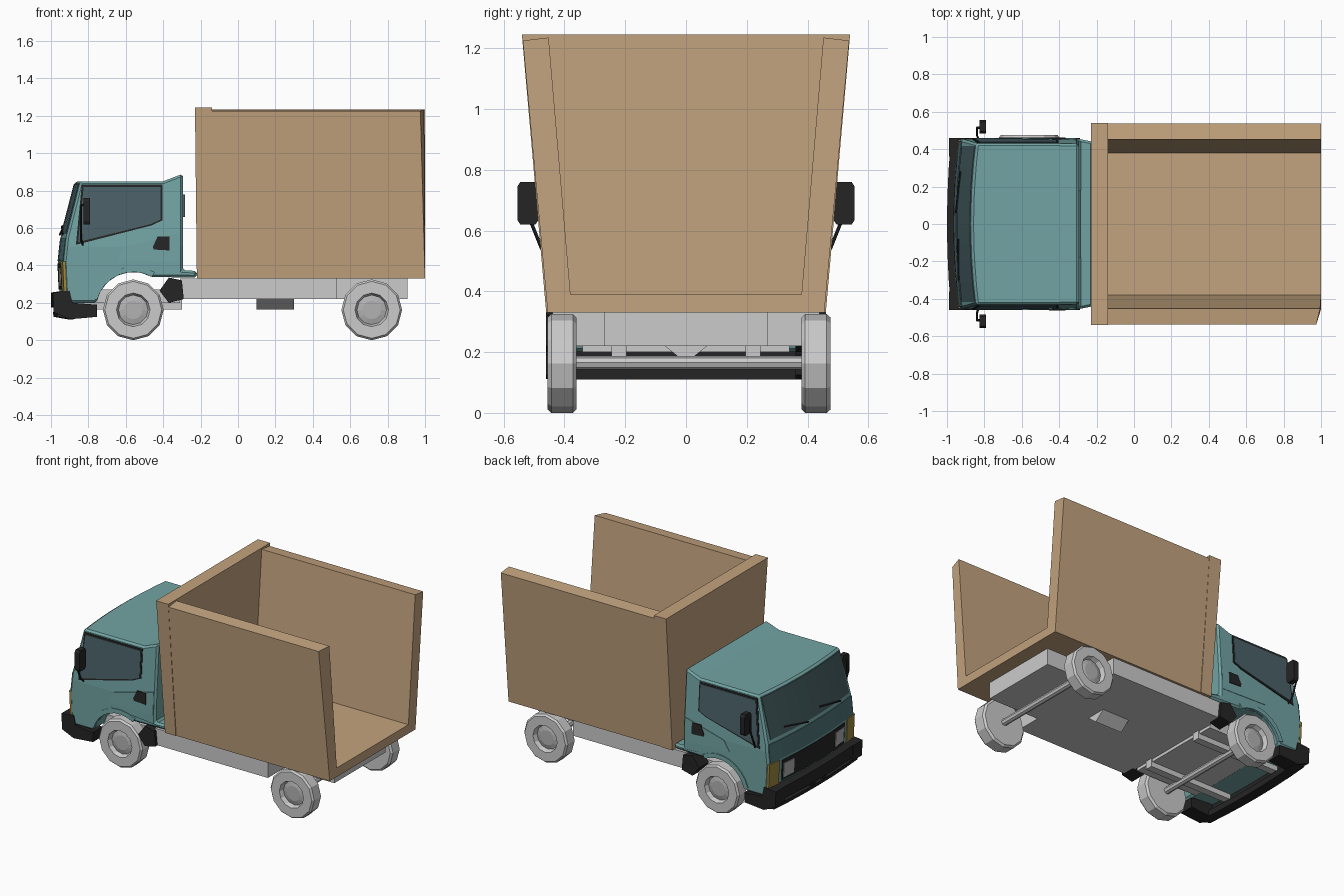
import bpy, bmesh
from math import sin, cos, pi, radians
from mathutils import Vector

if "Cube" in bpy.data.objects:
    bpy.data.objects.remove(bpy.data.objects["Cube"])


def material(name, r, g, b):
    m = bpy.data.materials.new(name)
    m.diffuse_color = (r, g, b, 1)
    m.use_nodes = True
    m.node_tree.nodes["Principled BSDF"].inputs["Base Color"].default_value = m.diffuse_color
    return m


TAN = material("tan_panel", 0.55, 0.37, 0.21)
TEAL = material("teal_paint", 0.17, 0.37, 0.37)
DARK_TEAL = material("dark_teal", 0.08, 0.18, 0.19)
SCREEN = material("windscreen_glass", 0.06, 0.11, 0.12)
GLASS = material("window_glass", 0.07, 0.12, 0.14)
BLACK = material("black_plastic", 0.018, 0.018, 0.018)
YELLOW = material("amber_lamp", 0.35, 0.25, 0.05)
HUB = material("light_metal", 0.45, 0.45, 0.45)


def finish(name, bm, mat=None):
    bmesh.ops.recalc_face_normals(bm, faces=bm.faces)
    me = bpy.data.meshes.new(name)
    bm.to_mesh(me)
    bm.free()
    ob = bpy.data.objects.new(name, me)
    bpy.context.collection.objects.link(ob)
    if mat:
        me.materials.append(mat)
    return ob


def loft(name, rings, mat=None):
    """Closed solid through rings of matching 3D points."""
    bm = bmesh.new()
    vs = [[bm.verts.new(p) for p in r] for r in rings]
    n = len(vs[0])
    for a, b in zip(vs, vs[1:]):
        for i in range(n):
            j = (i + 1) % n
            bm.faces.new((a[i], a[j], b[j], b[i]))
    bm.faces.new(vs[0])
    bm.faces.new(vs[-1][::-1])
    return finish(name, bm, mat)


def prism_y(name, pts, y0, y1, mat=None):
    return loft(name, [[(x, y, z) for x, z in pts] for y in (y0, y1)], mat)


def prism_x(name, pts, x0, x1, mat=None):
    return loft(name, [[(x, y, z) for y, z in pts] for x in (x0, x1)], mat)


def box(name, x0, x1, y0, y1, z0, z1, mat=None):
    return prism_x(name, [(y0, z0), (y1, z0), (y1, z1), (y0, z1)], x0, x1, mat)


def rod(name, a, b, r, mat=None, n=6):
    a, b = Vector(a), Vector(b)
    u = (b - a).orthogonal().normalized()
    v = (b - a).normalized().cross(u)
    ring = [u * r * cos(2 * pi * i / n) + v * r * sin(2 * pi * i / n) for i in range(n)]
    return loft(name, [[a + p for p in ring], [b + p for p in ring]], mat)


# Cargo body: open-topped U section plus a front wall
U = [(-.455, .33), (.455, .33), (.537, 1.225), (.452, 1.235),
     (.38, .39), (-.38, .39), (-.452, 1.235), (-.537, 1.225)]
ends = [1, 1, 1, 1, 1, 1, .995, .975]
loft("cargo_bed_and_sides", [[(-.14, y, z) for y, z in U],
                             [(x, y, z) for x, (y, z) in zip(ends, U)]], TAN)
W = [(-.46, .33), (.46, .33), (.54, 1.245), (-.54, 1.245)]
loft("cargo_front_wall", [[(-.22 - .01 * (z > 1), y, z) for y, z in W],
                          [(-.14, y, z) for y, z in W]], TAN)

# Chassis
box("chassis_main", -.31, .53, -.44, .44, .22, .33)
box("chassis_tail", .53, .905, -.27, .27, .22, .33)


# Cab shell: side profile swept over the width, then bowed and tapered
def half_width(z):
    return .455 - max(0, z - .5) * .07


def bow(y):
    return .03 * (y / .45) ** 2


FRONT = [(.2, -.952), (.42, -.962), (.55, -.948), (.85, -.87)]


def front_x(z):
    for (z0, x0), (z1, x1) in zip(FRONT, FRONT[1:]):
        if z <= z1:
            return x0 + (x1 - x0) * (z - z0) / (z1 - z0)
    return FRONT[-1][1]


def arc(r, a0, a1, n):
    return [(-.56 + r * cos(radians(a0 + (a1 - a0) * i / n)),
             .165 + r * sin(radians(a0 + (a1 - a0) * i / n))) for i in range(n + 1)]


profile = [(x, z) for z, x in FRONT] + [(-.4, .85), (-.295, .89), (-.295, .375), (-.22, .37),
                                        (-.22, .335)] + arc(.2, 60, 170, 6)
cab = loft("cab_shell", [[(x, s, z) for x, z in profile]
                         for s in (-1, -.75, -.4, 0, .4, .75, 1)], TEAL)
bm = bmesh.new()
bm.from_mesh(cab.data)
bmesh.ops.bisect_plane(bm, geom=bm.verts[:] + bm.edges[:] + bm.faces[:],
                       plane_co=(0, 0, .5), plane_no=(0, 0, 1))
for v in bm.verts:
    v.co.y *= half_width(v.co.z) if v.co.x < -.25 else .44
    if v.co.x < -.8:
        v.co.x += bow(v.co.y)
bm.to_mesh(cab.data)
bm.free()
bev = cab.modifiers.new("edge_bevel", 'BEVEL')
bev.width, bev.limit_method, bev.angle_limit = .012, 'ANGLE', radians(42)


def side_panels(name, pts, off, mat):
    for s, tag in ((-1, "right"), (1, "left")):
        loft(f"{name}_{tag}", [[(x, s * (half_width(z) + o), z) for x, z in pts]
                               for o in (-.01, off)], mat)


def front_panel(name, y0, y1, z0, z1, off, mat, n=8):
    rings = []
    for i in range(n + 1):
        y = y0 + (y1 - y0) * i / n
        rings.append([(front_x(z) + bow(y) - o, y, z)
                      for z, o in ((z0, -.012), (z1, -.012), (z1, off), (z0, off))])
    loft(name, rings, mat)


# Side windows, door panels, vents and arch lips
win = [(-.855, .525), (-.825, .82), (-.415, .82), (-.415, .645), (-.47, .62)]
cx, cz = -.62, .69
side_panels("window_frame", [(cx + (x - cx) * 1.05, cz + (z - cz) * 1.09) for x, z in win],
            .004, BLACK)
side_panels("side_window", win, .007, GLASS)
side_panels("door_panel", [(-.645, .43), (-.60, .50), (-.31, .575), (-.31, .42)], .004, TEAL)
side_panels("side_vent", [(-.455, .50), (-.43, .555), (-.365, .555), (-.365, .48), (-.45, .485)],
            .008, BLACK)
side_panels("wheel_arch_lip", arc(.2, 60, 165, 8) + arc(.23, 165, 60, 8), .006, TEAL)

# Cab front and rear details
front_panel("windscreen", -.415, .415, .57, .835, .004, SCREEN)
front_panel("lower_front_panel", -.44, .44, .425, .545, .003, DARK_TEAL)
front_panel("grille", -.33, .33, .27, .41, .004, BLACK)
for s, tag in ((-1, "right"), (1, "left")):
    front_panel("corner_lamp_" + tag, s * .36, s * .452, .26, .42, .006, YELLOW, 3)
    front_panel("headlight_" + tag, s * .22, s * .32, .29, .385, .008, HUB, 2)
for i, (a, b) in enumerate(((-.30, -.08), (.06, .28))):
    rod(f"wiper_{i}", (front_x(.565) + bow(a) - .008, a, .565),
        (front_x(.61) + bow(b) - .008, b, .61), .006, BLACK)
box("rear_window", -.30, -.283, -.18, .18, .66, .78, GLASS)

# Bumper: two bowed bars joined by corner blocks
for name, w, bar in (("bumper_upper_bar", .44, [(-1, .175), (-1, .255), (-.93, .265), (-.93, .175)]),
                     ("bumper_lower_bar", .44, [(-.99, .15), (-.90, .15), (-.90, .11), (-.985, .125)])):
    loft(name, [[(x + bow(y) * .7, y, z) for x, z in bar]
                for y in (-w, -.3, -.15, 0, .15, .3, w)], BLACK)
corner = [(-.985, .15), (-.99, .255), (-.90, .265), (-.885, .20), (-.755, .19), (-.755, .125), (-.90, .112)]
for s, tag in ((-1, "right"), (1, "left")):
    prism_y("bumper_corner_" + tag, corner, s * .36, s * .46, BLACK)
    box("bumper_post_" + tag, -.985, -.93, s * .06 - .02, s * .06 + .02, .14, .18, BLACK)
    # Mudguards behind the front wheels
    prism_y("mudguard_" + tag, [(-.42, .265), (-.37, .335), (-.30, .32), (-.29, .22), (-.37, .2)],
            s * .36, s * .46, BLACK)
    # Mirrors on bent arms
    m = prism_x("mirror_" + tag, [(s * y, z) for y, z in
                ((.485, .635), (.495, .62), (.545, .62), (.555, .635),
                 (.555, .745), (.545, .76), (.495, .76), (.485, .745))], -.825, -.79, BLACK)
    path = [(-.83, s * .45, .51), (-.84, s * .475, .54), (-.84, s * .515, .64),
            (-.84, s * .515, .72), (-.81, s * .515, .73)]
    for i in range(4):
        rod(f"mirror_arm_{tag}_{i}", path[i], path[i + 1], .006, BLACK)
    # Frame rails under the cab
    box("frame_rail_" + tag, -.92, -.30, s * .22 - .025, s * .22 + .025, .165, .23)

# Underbody and axles
box("cab_underbody", -.93, -.31, -.34, .34, .20, .27)
prism_x("differential", [(-.07, .22), (.07, .22), (0, .165)], .1, .3)
for x, tag in ((-.56, "front"), (.715, "rear")):
    rod(tag + "_axle", (x, -.40, .165), (x, .42, .165), .022, None, 8)


# Twelve-sided wheels with recessed hubs
def lathe(name, sec, x, y, s, mat=None, n=12):
    rings = [[(x + r * sin(2 * pi * i / n), y + s * d, .1625 - r * cos(2 * pi * i / n))
              for i in range(n)] for r, d in sec]
    return loft(name, rings, mat)


tyre = [(.075, 0), (.15, 0), (.1625, .012), (.1625, .083), (.152, .095), (.09, .095), (.078, .062)]
for x, tag in ((-.56, "front"), (.715, "rear")):
    for s, y, side in ((-1, -.36, "right"), (1, .38, "left")):
        lathe(f"{tag}_wheel_{side}", tyre, x, y, s)
        lathe(f"{tag}_hub_{side}", [(.079, .04), (.079, .066), (.05, .074)], x, y, s, HUB)
